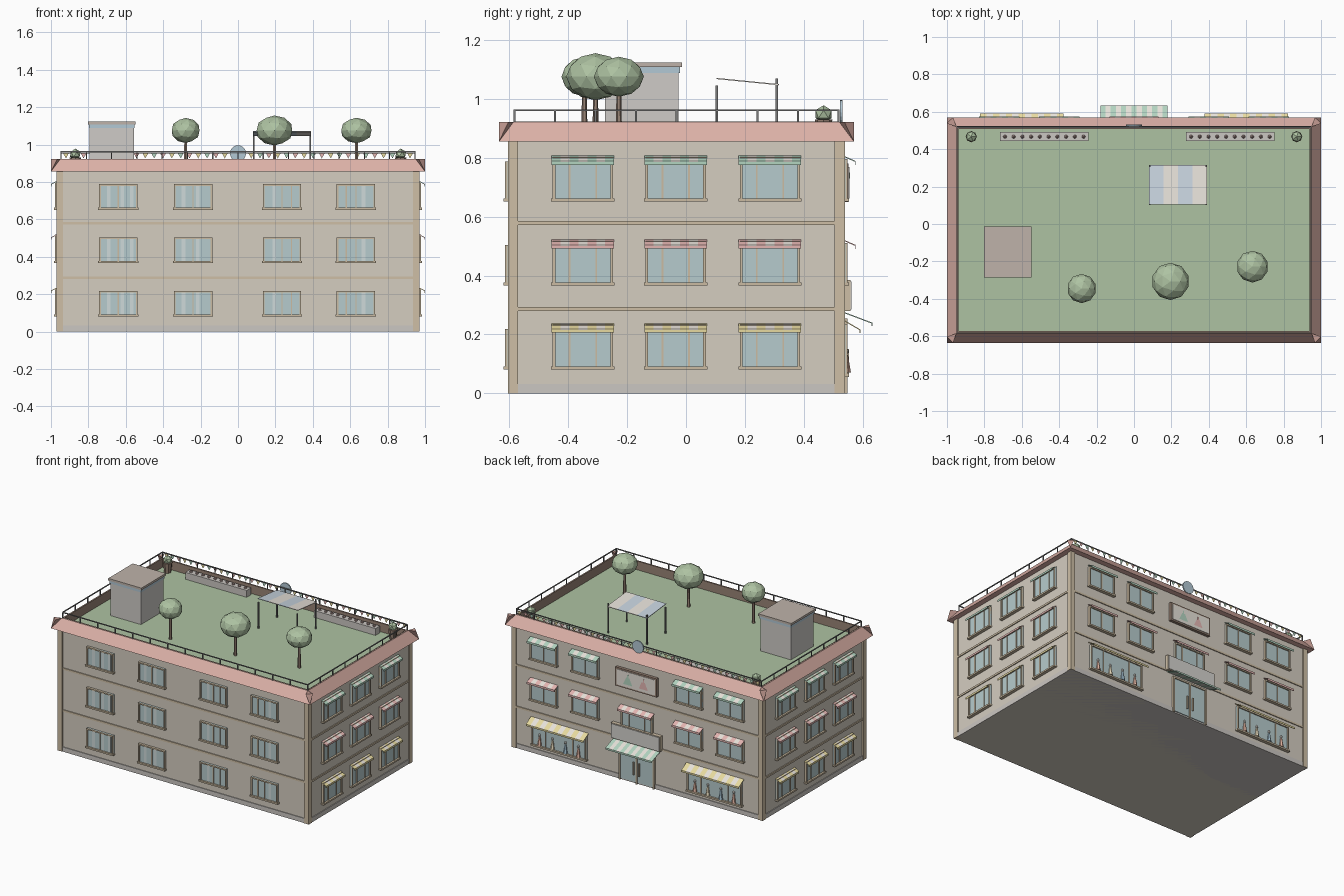
import bpy, bmesh, math
from mathutils import Matrix, Vector

if "Cube" in bpy.data.objects:
    bpy.data.objects.remove(bpy.data.objects["Cube"])

CY = -0.0325                      # building centre in y
WALL, TRIM, GREY = (.66, .61, .53), (.62, .52, .38), (.60, .57, .54)
GLASS, FRAME, CREAM = (.47, .60, .61), (.60, .50, .36), (.80, .76, .70)
SALMON, DARK, LEAF, BROWN = (.72, .44, .39), (.20, .20, .20), (.42, .54, .36), (.32, .23, .18)
YELLOW, PINK, GREEN, BLUE = (.80, .70, .35), (.78, .47, .45), (.45, .66, .53), (.45, .58, .66)
parts = {}

def part(name, color):
    if name not in parts:
        parts[name] = (bmesh.new(), color)
    return parts[name][0]

# Wall frames: local (u along wall, outward, z) -> world
def frame(o, u, n):
    return lambda a, d, z: Vector((o[0] + u[0]*a + n[0]*d, o[1] + u[1]*a + n[1]*d, z))
FRONT = frame((0, -.605), (1, 0), (0, -1))
BACK = frame((0, .54), (1, 0), (0, 1))
RIGHT = frame((.97, 0), (0, 1), (1, 0))
LEFT = frame((-.97, 0), (0, 1), (-1, 0))
WORLD = frame((0, 0), (1, 0), (0, 1))

def prism(name, color, f, u0, u1, profile):
    bm = part(name, color)
    a = [bm.verts.new(f(u0, d, z)) for d, z in profile]
    b = [bm.verts.new(f(u1, d, z)) for d, z in profile]
    bm.faces.new(a)
    bm.faces.new(b[::-1])
    n = len(a)
    for i in range(n):
        bm.faces.new((a[i], b[i], b[(i+1) % n], a[(i+1) % n]))

def box(name, color, f, u0, u1, d0, d1, z0, z1):
    prism(name, color, f, u0, u1, [(d0, z0), (d1, z0), (d1, z1), (d0, z1)])

def cone(name, color, p, r1, r2, h, n=8, rot=Matrix()):
    bmesh.ops.create_cone(part(name, color), cap_ends=True, segments=n, radius1=r1, radius2=r2,
                          depth=h, matrix=Matrix.Translation(p) @ rot)

def ball(name, color, p, r, rz, sub=2):
    bmesh.ops.create_icosphere(part(name, color), subdivisions=sub, radius=1,
                               matrix=Matrix.Translation(p) @ Matrix.Diagonal((r, r, rz, 1)))

def window(f, c, w, z0, z1, mullions, curtains=()):
    a, b, t = c - w/2, c + w/2, .009
    box("window_glass", GLASS, f, a, b, -.012, .001, z0, z1)
    for u in (a, b - t):
        box("window_frame", FRAME, f, u, u + t, -.01, .009, z0, z1)
    box("window_frame", FRAME, f, a, b, -.01, .009, z1 - t, z1)
    box("window_sill", FRAME, f, a - .005, b + .005, -.01, .014, z0 - .004, z0 + .007)
    for m in mullions:
        box("window_frame", FRAME, f, c + m*w - .003, c + m*w + .003, -.01, .006, z0, z1)
    for m in curtains:
        box("curtain", (.62, .70, .70), f, c + m*w - .01, c + m*w + .01, -.01, .002, z0, z1 - t)

def awning(f, c, w, z, drop, depth, val, stripes, color, tag):
    s, t = w / stripes, .004
    for i in range(stripes):
        col, nm = ((color, "awning_" + tag), (CREAM, "awning_cream"))[i % 2]
        u = c - w/2 + i*s
        prism(nm, col, f, u, u + s, [(-.005, z), (depth, z - drop), (depth, z - drop - t), (-.005, z - t)])
    box("valance_" + tag, color, f, c - w/2, c + w/2, depth - .003, depth, z - drop - val, z - drop)

# Body, plinth, corner pillars, floor bands
box("walls", WALL, WORLD, -.962, .962, -.597, .532, 0, .86)
box("plinth", GREY, WORLD, -.967, .967, -.602, .537, 0, .032)
for x in (-.97, .935):
    for y in (-.605, .505):
        box("corner_pillar", TRIM, WORLD, x, x + .035, y, y + .035, 0, .86)
for z in (.28, .572):
    box("floor_band", TRIM, WORLD, -.968, .968, -.603, .538, z, z + .013)
box("roof_lawn", LEAF, WORLD, -.94, .94, CY - .545, CY + .545, .85, .862)

# Sloped cornice and dark parapet lining
def ring(name, color, section):
    bm = part(name, color)
    loops = [[bm.verts.new((sx*hx, CY + sy*hy, z)) for sx, sy in ((-1, -1), (1, -1), (1, 1), (-1, 1))]
             for hx, hy, z in section]
    for k, a in enumerate(loops):
        b = loops[(k + 1) % len(loops)]
        for i in range(4):
            j = (i + 1) % 4
            bm.faces.new((a[i], a[j], b[j], b[i]))
ring("cornice", SALMON, [(1, .6025, .855), (.95, .5525, .922), (.945, .5475, .922), (.945, .5475, .855)])
ring("parapet_lining", BROWN, [(.947, .55, .923), (.938, .54, .923), (.938, .54, .855), (.947, .55, .855)])
for sx in (-1, 1):
    for sy in (-1, 1):
        bm = part("cornice_corner", (.55, .33, .29))
        v = [bm.verts.new((sx*x, CY + sy*y, z)) for x, y, z in
             ((1, .6025, .855), (1, .57, .922), (.95, .5525, .922), (.967, .6025, .922))]
        for q in ((0, 1, 2), (0, 2, 3), (0, 3, 1), (1, 3, 2)):
            bm.faces.new([v[i] for i in q])

# Windows of the front and sides
tints = ((YELLOW, "yellow"), (PINK, "pink"), (GREEN, "green"))
for k, z in enumerate((.085, .37, .655)):
    for c, m, cu in ((-.64, (.0,), (-.25, .1, .35)), (-.24, (0,), (-.25, .12)),
                     (.235, (0, .25), (-.2,)), (.63, (0, -.25), (.2,))):
        window(FRONT, c, .205, z, z + .133, m, cu)
    for f in (RIGHT, LEFT):
        for c in (-.35, -.035, .285):
            window(f, c, .205, z, z + .148, (-.22, .22))
            awning(f, c, .212, z + .152, .018, .03, .013, 7, *tints[k])
    # Back windows on the upper floors
    if k:
        for c in (-.72, -.4, .4, .72):
            window(BACK, c, .205, z, z + .14, (0,))
            awning(BACK, c, .215, z + .152, .018, .036, .014, 7, *tints[k])
window(BACK, 0, .24, .37, .505, (-.25, .25))
awning(BACK, 0, .26, .522, .018, .036, .014, 9, PINK, "pink")

# Shop windows with displays
for s in (-1, 1):
    window(BACK, s*.6, .42, .06, .235, (-.25, .25))
    awning(BACK, s*.6, .445, .25, .033, .052, .012, 13, YELLOW, "yellow")
    for i, col in enumerate(((.75, .45, .35), (.35, .5, .6), (.8, .7, .5), (.75, .45, .35))):
        p = BACK(s*.6 - .15 + i*.1, .004, .1)
        cone("display_%d" % i, col, p, .016, .006, .06, 6)
        ball("display_head", CREAM, p + Vector((0, 0, .042)), .009, .011, 1)

# Entrance: double door, awning, blank sign board
box("door_glass", GLASS, BACK, -.13, .13, -.01, .002, .01, .25)
for u in (-.137, -.006, .125):
    box("door_frame", FRAME, BACK, u, u + .012, -.01, .009, 0, .255)
box("door_frame", FRAME, BACK, -.137, .137, -.01, .009, .243, .255)
for u in (-.025, .019):
    box("door_handle", TRIM, BACK, u, u + .006, 0, .014, .06, .15)
awning(BACK, 0, .36, .277, .037, .093, .012, 13, GREEN, "green")
box("entrance_sign", (.66, .65, .62), BACK, -.185, .185, -.01, .022, .285, .38)
box("entrance_sign_trim", TRIM, BACK, -.19, .19, -.01, .018, .28, .385)

# Picture board on the top floor
box("board_frame", BROWN, BACK, -.16, .16, -.01, .012, .65, .78)
box("board_panel", CREAM, BACK, -.148, .148, -.01, .015, .661, .769)
for u, col, nm in ((.06, GREEN, "board_shape_green"), (-.06, PINK, "board_shape_pink")):
    prism(nm, col, WORLD, u - .004, u + .004, [(.55, .73), (.557, .73), (.557, .75), (.55, .75)])
    bm = part(nm, col)
    bm.faces.new([bm.verts.new(BACK(u + a, .017, z)) for a, z in ((-.035, .68), (.035, .68), (.012, .73), (-.012, .73))])

# Railing on the parapet
X, Y0, Y1, R = .946, CY - .55, CY + .55, .003
for y in (Y0, Y1):
    box("rail", DARK, WORLD, -X, X, y - R, y + R, .958, .964)
    for i in range(15):
        x = -X + 2*X*i/14
        box("rail_post", DARK, WORLD, x - R, x + R, y - R, y + R, .92, .96)
for x in (-X, X):
    box("rail", DARK, WORLD, x - R, x + R, Y0, Y1, .958, .964)
    for i in range(1, 8):
        y = Y0 + (Y1 - Y0)*i/8
        box("rail_post", DARK, WORLD, x - R, x + R, y - R, y + R, .92, .96)

# Bunting and round sign along the back rail
for i in range(40):
    u = -.92 + i*1.84/39
    col, tag = ((YELLOW, "yellow"), (GREEN, "green"), (PINK, "pink"))[i % 3]
    bm = part("bunting_" + tag, col)
    bm.faces.new([bm.verts.new((u + a, Y1 + .006, z)) for a, z in ((-.015, .953), (.015, .953), (0, .926))])
box("bunting_string", DARK, WORLD, -X, X, Y1 + .005, Y1 + .007, .952, .954)
cone("round_sign", BLUE, (0, Y1 + .01, .953), .043, .043, .008, 20, Matrix.Rotation(math.pi/2, 4, 'X'))

# Stair house
box("stair_house", (.62, .60, .57), WORLD, -.793, -.557, -.275, -.025, .86, 1.11)
box("stair_house_band", BLUE, WORLD, -.797, -.553, -.279, -.021, 1.088, 1.11)
box("stair_house_cap", (.52, .45, .40), WORLD, -.803, -.547, -.285, -.014, 1.108, 1.123)

# Trees
for x, y, r, rz, z in ((-.28, -.345, .078, .067, 1.075), (.195, -.307, .1, .08, 1.075), (.633, -.228, .085, .068, 1.075)):
    cone("tree_trunk", BROWN, (x, y, .945), .011, .008, .17, 6)
    ball("tree_crown", LEAF, (x, y, z), r, rz)

# Shade canopy on four posts
for x in (.085, .385):
    for y, h in ((.105, 1.046), (.308, 1.069)):
        box("canopy_post", DARK, WORLD, x - .004, x + .004, y - .004, y + .004, .86, h)
for i in range(4):
    nm, col = (("canopy_blue", (.58, .66, .74)), ("canopy_cream", CREAM))[i % 2]
    prism(nm, col, WORLD, .08 + i*.0775, .08 + (i + 1)*.0775, [(.103, 1.067), (.315, 1.046), (.315, 1.05), (.103, 1.071)])

# Planters and potted bushes
for s in (-1, 1):
    c = .515 if s > 0 else -.48
    box("planter", GREY, WORLD, c - .237, c + .237, .443, .492, .86, .91)
    for i in range(10):
        ball("planter_flower", (.42, .30, .28), (c - .21 + i*.0467, .467, .912), .011, .012, 1)
    cone("bush_pot", BROWN, (s*.87, .467, .895), .022, .03, .07, 8)
    ball("bush", LEAF, (s*.87, .467, .948), .032, .03, 1)

# Turn every collected part into an object
for name, (bm, color) in parts.items():
    bmesh.ops.recalc_face_normals(bm, faces=bm.faces)
    me = bpy.data.meshes.new(name)
    bm.to_mesh(me)
    bm.free()
    mat = bpy.data.materials.new(name)
    mat.diffuse_color = (*color, 1)
    mat.use_nodes = True
    mat.node_tree.nodes["Principled BSDF"].inputs["Base Color"].default_value = mat.diffuse_color
    me.materials.append(mat)
    bpy.context.collection.objects.link(bpy.data.objects.new(name, me))
